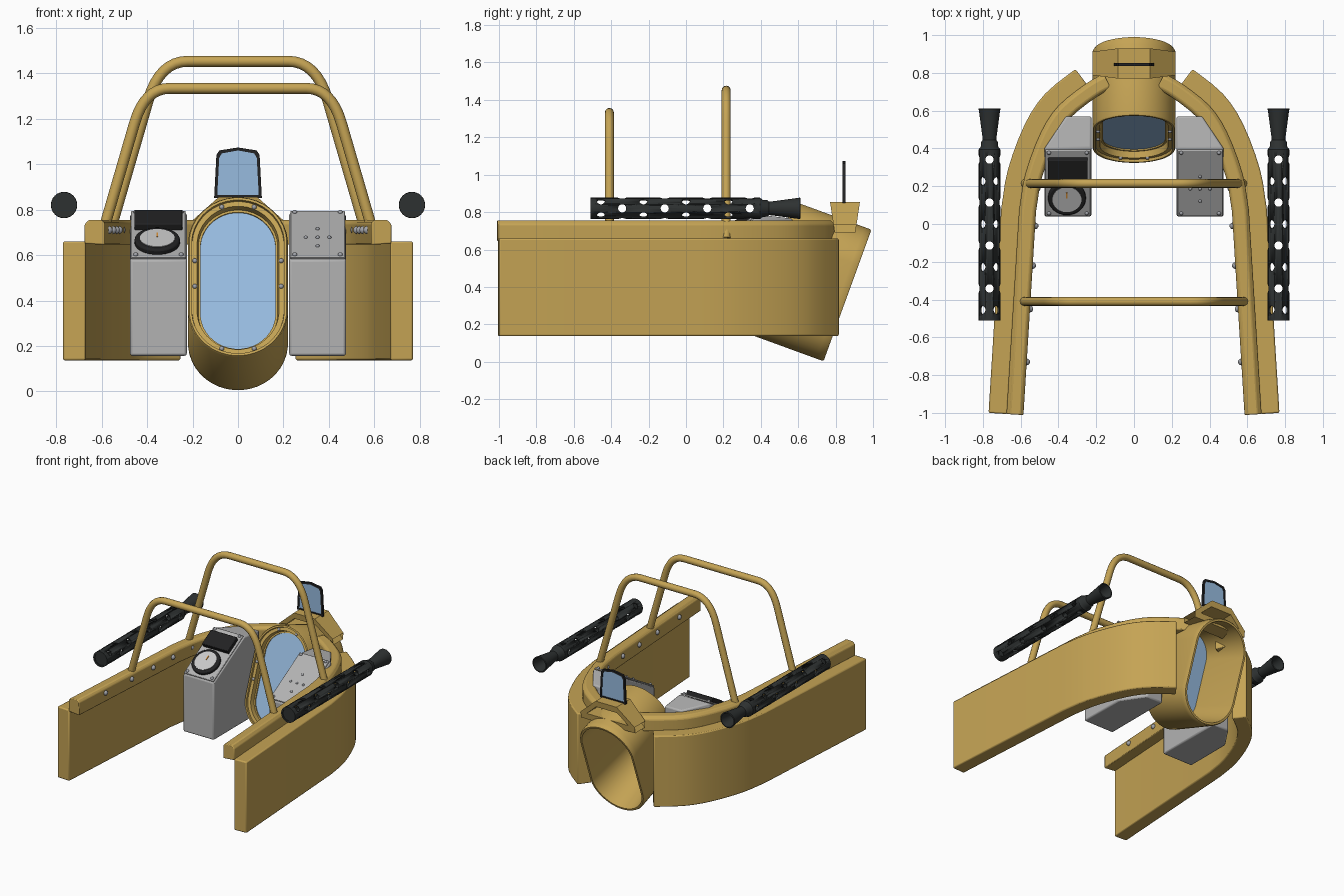
import bpy, bmesh, math
from mathutils import Vector, Matrix

if "Cube" in bpy.data.objects:
    bpy.data.objects.remove(bpy.data.objects["Cube"])

def material(name, rgb):
    m = bpy.data.materials.new(name)
    m.diffuse_color = (*rgb, 1)
    m.use_nodes = True
    m.node_tree.nodes["Principled BSDF"].inputs["Base Color"].default_value = m.diffuse_color
    return m

TAN = material("tan_paint", (0.56, 0.37, 0.09))
GLASS = material("blue_glass", (0.31, 0.50, 0.74))
GREY = material("grey_metal", (0.45, 0.45, 0.45))
GUN = material("gun_black", (0.027, 0.031, 0.031))
BLACK = material("trim_black", (0.016, 0.016, 0.017))
FACE = material("dial_face", (0.58, 0.58, 0.58))
RIVET = material("rivet_steel", (0.36, 0.37, 0.40))
ORANGE = material("orange_needle", (0.7, 0.28, 0.04))

def finish(name, bm, mat, bevel=0, angle=35):
    bmesh.ops.recalc_face_normals(bm, faces=bm.faces)
    me = bpy.data.meshes.new(name)
    bm.to_mesh(me)
    bm.free()
    me.materials.append(mat)
    me.shade_smooth()
    me.set_sharp_from_angle(angle=math.radians(angle))
    ob = bpy.data.objects.new(name, me)
    bpy.context.collection.objects.link(ob)
    if bevel:
        b = ob.modifiers.new("bevel", 'BEVEL')
        b.width, b.segments, b.limit_method = bevel, 2, 'ANGLE'
    return ob

def loft(name, rings, mat, cyclic=False, bevel=0):
    """Skin a list of point rings; cyclic joins last to first, otherwise cap the ends."""
    bm = bmesh.new()
    vs = [[bm.verts.new(p) for p in r] for r in rings]
    n = len(vs[0])
    for a, b in zip(vs, vs[1:] + (vs[:1] if cyclic else [])):
        for i in range(n):
            bm.faces.new((a[i], a[(i + 1) % n], b[(i + 1) % n], b[i]))
    if not cyclic:
        bm.faces.new(vs[0])
        bm.faces.new(vs[-1])
    return finish(name, bm, mat, bevel)

def box(name, size, mtx, mat, bevel=0):
    bm = bmesh.new()
    bmesh.ops.create_cube(bm, size=1, matrix=mtx @ Matrix.Diagonal((*size, 1)))
    return finish(name, bm, mat, bevel)

def disc(name, r, h, mtx, mat, bevel=0):
    bm = bmesh.new()
    bmesh.ops.create_cone(bm, cap_ends=True, segments=32, radius1=r, radius2=r, depth=h, matrix=mtx)
    return finish(name, bm, mat, bevel)

def rivets(name, pts, r):
    bm = bmesh.new()
    for p in pts:
        bmesh.ops.create_uvsphere(bm, u_segments=10, v_segments=6, radius=r, matrix=Matrix.Translation(p))
    return finish(name, bm, RIVET)

def spline(pts, sub=3):
    """Keep the straight first run, round off the rest."""
    P = [Vector(p) for p in pts]
    out = [P[0]]
    for i in range(1, len(P) - 1):
        a, b, c, d = P[i - 1] if i > 1 else P[1] * 2 - P[2], P[i], P[i + 1], P[min(i + 2, len(P) - 1)]
        for k in range(sub):
            t = k / sub
            out.append(0.5 * (2 * b + (c - a) * t + (2 * a - 5 * b + 4 * c - d) * t * t
                              + (3 * b - a - 3 * c + d) * t ** 3))
    return out + [P[-1]]

def sweep(name, path, section, side, mat, bevel):
    """Sweep an (inward offset, z) section along a plan path."""
    rings = []
    for i, p in enumerate(path):
        t = (path[min(i + 1, len(path) - 1)] - path[max(i - 1, 0)]).normalized()
        n = Vector((-t.y, t.x))
        rings.append([(side * (p.x + n.x * o), p.y + n.y * o, z) for o, z in section])
    return loft(name, rings, mat, bevel=bevel)

# side walls, top rails and rail rivets
outline = [(0.77, -1), (0.703, 0.08), (0.667, 0.29), (0.577, 0.53), (0.47, 0.69), (0.31, 0.82)]
wall_path = spline(outline)
rail_path = spline(outline + [(0.205, 0.88)])
for s, side in ((-1, "left"), (1, "right")):
    sweep(side + "_wall", wall_path, [(0, 0.137), (0, 0.66), (0.1, 0.66), (0.1, 0.137)], s, TAN, 0.008)
    sweep(side + "_rail", rail_path,
          [(0.095, 0.65), (0.095, 0.735), (0.115, 0.755), (0.17, 0.755), (0.185, 0.74), (0.185, 0.645)],
          s, TAN, 0.006)
    spots = [(0.585 - 0.062 * (y + 1), y) for y in (-0.73, -0.45, -0.22, -0.01, 0.19)] + [(0.315, 0.61)]
    rivets(side + "_rail_rivets", [(s * x, y, 0.71) for x, y in spots], 0.018)

# tilted oval window housing: depth runs back and down, long axis leans back
TILT = math.radians(20)
AX = Vector((0, math.cos(TILT), -math.sin(TILT)))
UP = Vector((0, math.sin(TILT), math.cos(TILT)))
CENTRE = Vector((0, 0.45, 0.505))

def oval_point(depth, inset, ang):
    r = 0.22 - inset
    u = r * math.sin(ang) + (0.155 if math.sin(ang) > 0 else -0.155)
    return CENTRE + AX * depth + UP * u + Vector((r * math.cos(ang), 0, 0))

def oval(depth, inset, n=40):
    return [oval_point(depth, inset, (i + 0.5) * math.tau / n) for i in range(n)]

loft("window_housing", [oval(d, k) for d, k in (
    (0.01, 0), (0.40, 0), (0.43, 0), (0.44, 0.006), (0.44, 0.02), (0.10, 0.055), (0.05, 0.055),
    (0.05, 0.045), (0.015, 0.04), (0.015, 0.018), (0, 0.016), (0, 0.005))], TAN, cyclic=True)
loft("window_glass", [oval(0.058, 0.05), oval(0.066, 0.05)], GLASS)
ring_spots = [oval_point(0.015, 0.03, math.radians(a)) for a in (68, 112, 248, 292)]
ring_spots += [CENTRE + AX * 0.015 + UP * u + Vector((x, 0, 0)) for x in (-0.19, 0.19) for u in (-0.04, 0.08)]
rivets("window_rivets", ring_spots, 0.011)

# winged hood on top of the housing
hood = [(-0.22, 0.735), (-0.085, 0.855), (0.085, 0.855), (0.22, 0.735)]
def hood_ring(front, drop):
    return [(x, (0.77 if front else 0.93) + (1 if front else -1) * (0.855 - z + drop) * 0.15, z - drop)
            for x, z in hood]
loft("sight_hood", [hood_ring(True, 0), hood_ring(False, 0), hood_ring(False, 0.045), hood_ring(True, 0.045)],
     TAN, cyclic=True).data
bm = bmesh.new()
bm.from_mesh(bpy.data.objects["sight_hood"].data)
bm.free()

# sight screen with dark frame
def screen(y, k):
    pts = [(-0.105, 0.85 + k), (-0.095, 1.04), (-0.082, 1.06), (0, 1.073), (0.082, 1.06), (0.095, 1.04), (0.105, 0.85 + k)]
    return [(x * (1 - k / 0.1), y, z if i in (0, 6) else z - k) for i, (x, z) in enumerate(pts)]
loft("sight_frame", [screen(0.837, 0), screen(0.853, 0), screen(0.853, 0.013), screen(0.837, 0.013)], BLACK, cyclic=True)
loft("sight_glass", [screen(0.842, 0.011), screen(0.848, 0.011)], GLASS)

# roll bars
def roll_bar(name, y, foot, shoulder, top_x, top_z, r=0.024):
    a, b, c = Vector(foot), Vector(shoulder), Vector((top_x, top_z))
    d = (b - a).normalized()
    corner = a + d * ((top_z - a.y) / d.y)
    half = [a] + [b * (1 - t) ** 2 + corner * 2 * t * (1 - t) + c * t * t for t in [i / 8 for i in range(9)]]
    path = half + [Vector((-p.x, p.y)) for p in reversed(half)]
    rings = []
    for i, p in enumerate(path):
        t = (path[min(i + 1, len(path) - 1)] - path[max(i - 1, 0)]).normalized()
        rings.append([(p.x - t.y * r * math.cos(k), y + r * math.sin(k), p.y + t.x * r * math.cos(k))
                      for k in [j * math.tau / 12 for j in range(12)]])
    loft(name, rings, TAN)

roll_bar("front_roll_bar", -0.41, (0.60, 0.68), (0.455, 1.18), 0.30, 1.333)
roll_bar("rear_roll_bar", 0.215, (0.575, 0.66), (0.395, 1.28), 0.22, 1.452)

# perforated guns: lathed hollow barrel with four holes per ring, every other ring turned
def circle(y, r, n=24):
    return [(r * math.cos(i * math.tau / n), y, r * math.sin(i * math.tau / n)) for i in range(n)]
gun = loft("left_gun", [circle(y, r) for y, r in (
    (-0.51, 0.057), (0.395, 0.057), (0.41, 0.046), (0.435, 0.044), (0.445, 0.036), (0.465, 0.038), (0.60, 0.056),
    (0.61, 0.058), (0.612, 0.05), (0.47, 0.028), (0.40, 0.03), (0.385, 0.045), (-0.51, 0.045))], GUN, cyclic=True)
bm = bmesh.new()
for i in range(8):
    for q in range(4):
        m = Matrix.Translation((0, -0.455 + i * 0.1137, 0)) @ Matrix.Rotation(math.pi / 2 * q + (0 if i % 2 else math.pi / 4), 4, 'Y')
        bmesh.ops.create_cone(bm, cap_ends=True, segments=14, radius1=0.022, radius2=0.022, depth=0.045,
                              matrix=m @ Matrix.Translation((0, 0, 0.0535)))
cutter = finish("hole_cutter", bm, GUN)
cut = gun.modifiers.new("holes", 'BOOLEAN')
cut.operation, cut.object, cut.solver = 'DIFFERENCE', cutter, 'EXACT'
bpy.context.view_layer.objects.active = gun
bpy.ops.object.modifier_apply(modifier="holes")
bpy.data.objects.remove(cutter)
gun.location = (-0.765, 0, 0.82)
other = bpy.data.objects.new("right_gun", gun.data)
other.location = (0.765, 0, 0.82)
bpy.context.collection.objects.link(other)
for s, side in ((-1, "left"), (1, "right")):
    for y, r, part in ((-0.498, 0.05, "_gun_end_plug"), (0.45, 0.032, "_gun_muzzle_plug")):
        loft(side + part, [[(px + s * 0.765, py, pz + 0.82) for px, py, pz in circle(yy, r)]
                           for yy in (y - 0.006, y + 0.006)], GUN)

# instrument consoles with sloped panels
SLOPE = math.atan2(0.21, 0.36)
def on_slope(x, t, h=0.0):
    return Matrix.Translation((x, 0.04 + 0.36 * t, 0.58 + 0.21 * t)) @ Matrix.Rotation(SLOPE, 4, 'X') @ Matrix.Translation((0, 0, h))

plan = [(0.225, 0.04, 0.58), (0.475, 0.04, 0.58), (0.475, 0.40, 0.785), (0.36, 0.57, 0.765),
        (0.225, 0.57, 0.765), (0.225, 0.40, 0.785)]
for s, side in ((-1, "left"), (1, "right")):
    bm = bmesh.new()
    lo = [bm.verts.new((s * x, y, 0.157)) for x, y, z in plan]
    hi = [bm.verts.new((s * x, y, z)) for x, y, z in plan]
    for i in range(6):
        j = (i + 1) % 6
        bm.faces.new((lo[i], lo[j], hi[j], hi[i]))
    bm.faces.new(lo)
    bm.faces.new([hi[i] for i in (0, 1, 2, 5)])
    bm.faces.new([hi[i] for i in (2, 3, 4, 5)])
    finish(side + "_console", bm, GREY, 0.01)
    box(side + "_console_panel", (0.24, 0.405, 0.012), on_slope(s * 0.35, 0.5, 0.004), GREY, 0.004)
    rivets(side + "_console_rivets", [on_slope(s * 0.35 + dx, t, 0.01).translation
                                      for dx in (-0.1, 0.1) for t in (0.06, 0.95)], 0.011)

# left console: dial and dark readout; right console: five small studs
disc("dial_bezel", 0.1, 0.03, on_slope(-0.355, 0.30, 0.02), BLACK, 0.008)
disc("dial_face", 0.077, 0.008, on_slope(-0.355, 0.30, 0.034), FACE)
box("dial_needle", (0.008, 0.035, 0.004), on_slope(-0.355, 0.36, 0.039), ORANGE)
box("dark_readout", (0.21, 0.125, 0.04), on_slope(-0.35, 0.73, 0.02), BLACK, 0.004)
rivets("console_studs", [on_slope(0.35 + dx, t, 0.01).translation for dx, t in (
    (0, 0.6), (-0.052, 0.42), (0.052, 0.42), (0, 0.42), (0, 0.24))], 0.009)
